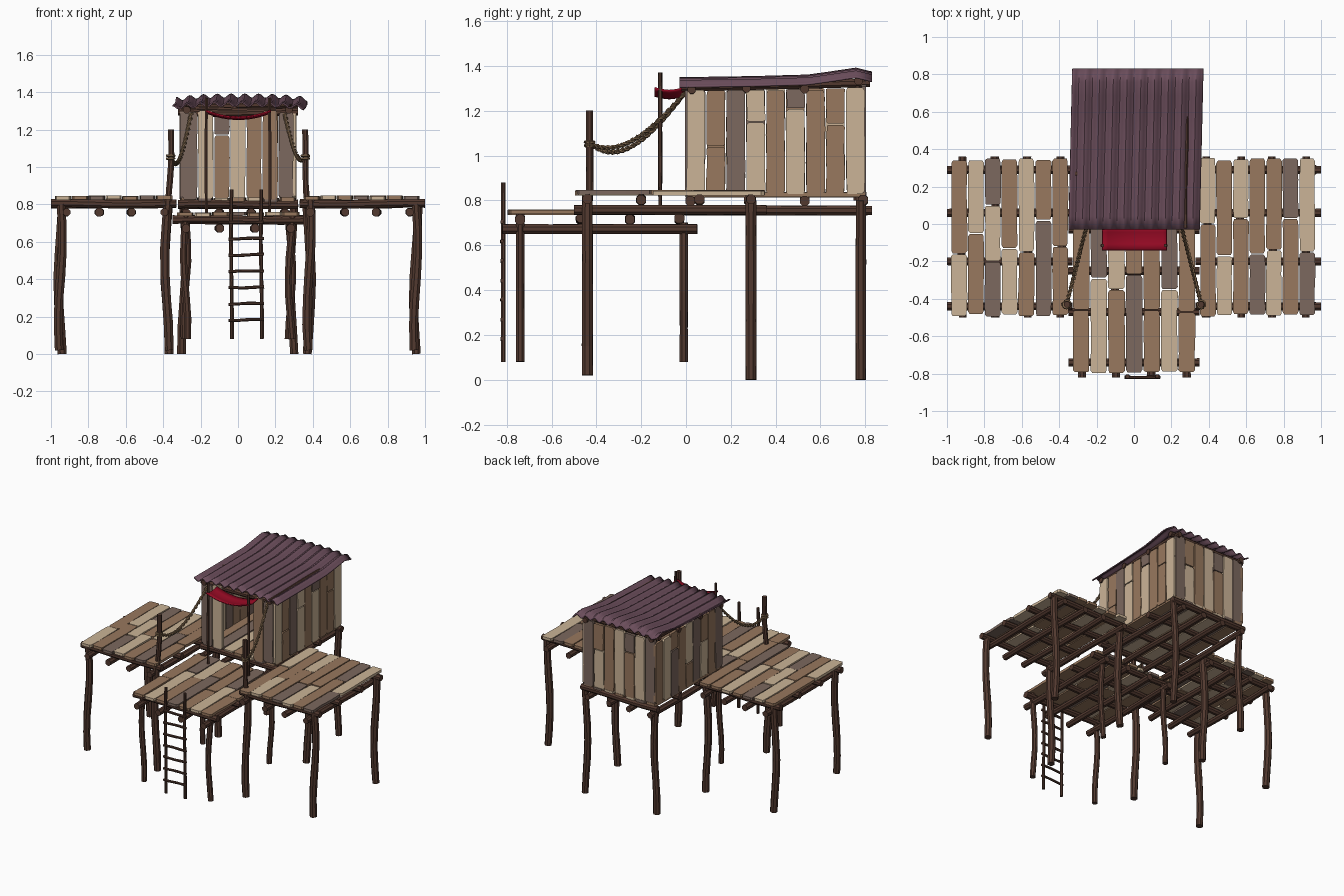
import bpy, bmesh, math, random
from mathutils import Vector as V

if "Cube" in bpy.data.objects:
    bpy.data.objects.remove(bpy.data.objects["Cube"])
random.seed(4)


def material(name, rgb):
    lin = [(c / 255 / 12.92 if c < 11 else ((c / 255 + 0.055) / 1.055) ** 2.4) for c in rgb] + [1]
    m = bpy.data.materials.new(name)
    m.use_nodes = True
    m.diffuse_color = lin
    m.node_tree.nodes["Principled BSDF"].inputs["Base Color"].default_value = lin
    return m


DARK = material("dark timber", (82, 57, 47))
CREAM = material("cream plank", (203, 180, 151))
BROWN = material("brown plank", (152, 120, 94))
GREY = material("grey brown plank", (124, 104, 94))
ROOF = material("plum roof", (108, 78, 92))
RED = material("red cloth", (150, 10, 36))
ROPE = material("rope", (128, 103, 76))
PLANKS = [CREAM, BROWN, GREY]


def finish(bm, name, mats):
    bmesh.ops.recalc_face_normals(bm, faces=bm.faces)
    me = bpy.data.meshes.new(name)
    bm.to_mesh(me)
    bm.free()
    for m in mats:
        me.materials.append(m)
    ob = bpy.data.objects.new(name, me)
    bpy.context.collection.objects.link(ob)
    return ob


def skin(bm, rings, mat=0):
    """Join rings of points into a closed solid."""
    vs = [[bm.verts.new(p) for p in r] for r in rings]
    n = len(vs[0])
    faces = [bm.faces.new((a[i], a[(i + 1) % n], b[(i + 1) % n], b[i]))
             for a, b in zip(vs, vs[1:]) for i in range(n)]
    faces += [bm.faces.new(vs[0]), bm.faces.new(vs[-1])]
    for f in faces:
        f.material_index = mat


def tube(bm, pts, r, n=8, rough=0.06):
    pts = [V(p) for p in pts]
    rings = []
    for i, p in enumerate(pts):
        d = (pts[min(i + 1, len(pts) - 1)] - pts[max(i - 1, 0)]).normalized()
        u = d.cross(V((0, 1, 0)) if abs(d.y) < 0.8 else V((1, 0, 0))).normalized()
        w = d.cross(u)
        k = r * random.uniform(1 - rough, 1 + rough)
        angs = [math.tau * (j + 0.5) / n for j in range(n)]
        rings.append([p + (u * math.cos(a) + w * math.sin(a)) * k for a in angs])
    skin(bm, rings)


def log(bm, a, b, r, bend=0.004, n=8):
    """Slightly crooked timber between two points."""
    a, b = V(a), V(b)
    side = V((1, 0, 0)) if abs((b - a).x) < 0.1 else V((0, 0, 1))
    ph = random.uniform(0, 6)
    tube(bm, [a.lerp(b, i / 6) + side * bend * math.sin(ph + i * 0.9) for i in range(7)], r, n)


def plank(bm, a, b, wide, thick, w, t, mat):
    """Worn board from a to b with chipped ends."""
    a, b, wide, thick = V(a), V(b), V(wide), V(thick)
    shift = random.uniform(-0.003, 0.003)
    rings = []
    for f in (0, 0.03, 0.3, 0.65, 0.97, 1):
        h = w / 2 * (0.8 if f in (0, 1) else random.uniform(0.95, 1.02))
        c = a.lerp(b, f) + wide * random.uniform(-0.002, 0.002) + thick * shift
        rings.append([c + wide * h * s + thick * t / 2 * q
                      for s, q in ((-1, -1), (1, -1), (1, 1), (-1, 1))])
    skin(bm, rings, mat)


def boards(bm, cols, x0, x1, lo, hi, place, wide, thick):
    """Row of boards; each column is (colour letters from low to high, split position)."""
    pitch = (x1 - x0) / len(cols)
    for i, (letters, *cut) in enumerate(cols):
        c = x0 + pitch * (i + 0.5)
        ends = [lo + random.uniform(-0.008, 0.008)] + cut + [hi + random.uniform(-0.008, 0.008)]
        for k, letter in enumerate(letters):
            plank(bm, place(c, ends[k] + 0.003), place(c, ends[k + 1] - 0.003),
                  wide, thick, pitch * 0.94, 0.02, "cbg".index(letter))


X, Y, Z = (1, 0, 0), (0, 1, 0), (0, 0, 1)


def deck(name, cols, x0, x1, y0, y1, z):
    bm = bmesh.new()
    boards(bm, cols, x0, x1, y0, y1, lambda c, t: (c, t, z), X, Z)
    finish(bm, name, PLANKS)


def frame(name, xs, ys, x0, x1, y0, y1, z):
    """Crossed joists: upper ones along x, lower ones along y."""
    bm = bmesh.new()
    for y in ys:
        log(bm, (x0, y, z), (x1, y, z), 0.023)
    for x in xs:
        log(bm, (x, y0, z - 0.045), (x, y1, z - 0.045), 0.023)
    finish(bm, name, [DARK])


# Decks and joists
deck("right_deck", [("cb", -0.16), ("bc", -0.05), ("gcg", -0.2, 0.1), ("cb", -0.13),
                    ("bc", -0.15), ("gb", 0.02), ("bb", -0.12)], -0.98, -0.35, -0.49, 0.35, 0.835)
deck("left_deck", [("bc", 0.0), ("cb", -0.17), ("bc", 0.03), ("gb", -0.16),
                   ("cb", -0.14), ("bg", 0.03), ("gc", -0.15)], 0.35, 0.97, -0.49, 0.35, 0.835)
deck("front_deck", [("bb", -0.46), ("cg", -0.29), ("bc", -0.35), ("gb", -0.27),
                    ("bb", -0.46), ("cg", -0.35), ("bb", -0.47)], -0.33, 0.33, -0.8, 0, 0.747)
deck("hut_floor", [("b",), ("g",), ("c",), ("b",), ("c",), ("g",), ("b",)], -0.31, 0.31, 0, 0.81, 0.825)
for name, s in (("right_joists", -1), ("left_joists", 1)):
    frame(name, [s * x for x in (0.92, 0.74, 0.57, 0.39)], (-0.44, -0.2, 0.06, 0.29),
          s * 0.33, s * 1.0, -0.5, 0.36, 0.803)
frame("front_joists", (-0.28, -0.1, 0.09, 0.28), (-0.74, -0.47, -0.25, -0.03),
      -0.35, 0.35, -0.82, 0.05, 0.717)
frame("hut_joists", (-0.28, -0.1, 0.07, 0.25), (0.02, 0.28, 0.53, 0.79), -0.32, 0.32, -0.03, 0.83, 0.8)

# Support posts, the inner front pair rising above the deck
bm = bmesh.new()
for s in (-1, 1):
    for x, y, lo, hi, r in ((0.95, -0.44, 0.02, 0.8, 0.026), (0.95, 0.29, 0, 0.8, 0.026),
                            (0.38, -0.44, 0.02, 0.84, 0.026), (0.38, 0.29, 0, 0.8, 0.026),
                            (0.29, 0.78, 0, 0.8, 0.025), (0.28, -0.74, 0.08, 0.74, 0.02),
                            (0.28, -0.01, 0.08, 0.7, 0.02)):
        log(bm, (s * x, y, lo), (s * x, y, hi), r, 0.012)
    log(bm, (s * 0.37, -0.43, 0.8), (s * 0.355, -0.43, 1.2), 0.017)
finish(bm, "support_posts", [DARK])

# Ladder
bm = bmesh.new()
for x in (-0.035, 0.125):
    log(bm, (x, -0.815, 0.08), (x, -0.815, 0.88), 0.011, 0.003)
for i in range(7):
    z = 0.18 + 0.087 * i
    log(bm, (-0.05, -0.82, z), (0.14, -0.82, z + 0.004), 0.009, 0.002)
finish(bm, "ladder", [DARK])

# Hut walls of upright boards, with a doorway in the front
side_cols = [("c",), ("bb", 1.04), ("g",), ("cc", 1.15), ("b",), ("cg", 1.21), ("b",), ("bb", 1.14), ("c",)]
other_cols = [("g",), ("b",), ("cb", 1.1), ("g",), ("bc", 1.0), ("b",), ("gb", 1.17), ("c",), ("b",)]
back_cols = [("g",), ("c",), ("bg", 1.17), ("c",), ("b",), ("cb", 1.12), ("g",)]
bm = bmesh.new()
for x, cols in ((0.3, side_cols), (-0.3, other_cols)):
    boards(bm, cols, 0, 0.8, 0.825, 1.3, lambda c, t: (x, c, t), Y, X)
boards(bm, back_cols, -0.3, 0.3, 0.825, 1.32, lambda c, t: (c, 0.79, t), X, Y)
boards(bm, [("g",), ("c",)], -0.3, -0.13, 0.825, 1.3, lambda c, t: (c, 0.005, t), X, Y)
boards(bm, [("b",), ("g",)], 0.13, 0.3, 0.825, 1.3, lambda c, t: (c, 0.005, t), X, Y)
finish(bm, "hut_walls", PLANKS)

# Hut frame
bm = bmesh.new()
for x in (-0.275, 0.275):
    for y in (0.03, 0.765):
        log(bm, (x, y, 0.8), (x, y, 1.31), 0.018, 0.002)
    log(bm, (x, -0.02, 1.305), (x, 0.82, 1.325), 0.02)
for y, z in ((0.025, 1.29), (0.27, 1.3), (0.53, 1.3), (0.77, 1.33)):
    log(bm, (-0.32, y, z), (0.32, y, z), 0.02)
finish(bm, "hut_frame", [DARK])


# Corrugated roof sheet
def roof_height(y):
    prof = [(-0.03, 1.335), (0.3, 1.34), (0.55, 1.347), (0.76, 1.378), (0.83, 1.36)]
    for (a, p), (b, q) in zip(prof, prof[1:]):
        if y <= b + 1e-6:
            return p + (q - p) * (y - a) / (b - a)


def sheet(name, nx, ny, point, mat, thick):
    bm = bmesh.new()
    g = [[bm.verts.new(point(i / nx, j / ny)) for i in range(nx + 1)] for j in range(ny + 1)]
    for j in range(ny):
        for i in range(nx):
            bm.faces.new((g[j][i], g[j][i + 1], g[j + 1][i + 1], g[j + 1][i]))
    ob = finish(bm, name, [mat])
    mod = ob.modifiers.new("thickness", "SOLIDIFY")
    mod.thickness, mod.offset = thick, 0
    bpy.ops.object.select_all(action="DESELECT")
    ob.select_set(True)
    bpy.context.view_layer.objects.active = ob
    bpy.ops.object.shade_smooth_by_angle()


def roof_point(u, v):
    y = -0.03 + 0.86 * v
    x = -0.35 + 0.7 * u + 0.02 * v
    return x, y, roof_height(y) + 0.011 * math.cos(u * math.tau * 9.5) - 0.018 * abs(2 * u - 1) ** 3


sheet("corrugated_roof", 76, 12, roof_point, ROOF, 0.008)

# Sagging awning and its poles
sheet("awning", 12, 4, lambda u, v: (-0.17 + 0.345 * u, -0.14 + 0.13 * v,
      1.302 - 0.035 * (1 - (2 * u - 1) ** 2) - 0.012 * math.sin(math.pi * v)), RED, 0.008)
bm = bmesh.new()
for x in (-0.17, 0.17):
    log(bm, (x, -0.115, 0.75), (x, -0.115, 1.37), 0.009, 0.002, 6)
finish(bm, "awning_poles", [DARK])

# Twisted ropes slung from the hut to the tall posts
bm = bmesh.new()
for s, sag in ((-1, 0.16), (1, 0.125)):
    a, b = V((s * 0.25, 0, 1.285)), V((s * 0.36, -0.43, 1.055))
    for ph in (0, math.pi):
        pts = []
        for i in range(81):
            f, t = i / 80, i * 0.75 + ph
            p = a.lerp(b, f) - V(Z) * sag * 4 * f * (1 - f) * (0.5 + 0.4 * f)
            pts.append(p + V((math.cos(t), 0, math.sin(t))) * 0.006)
        tube(bm, pts, 0.007, 5, 0)
    for z in (1.045, 1.06):
        ring = [(b.x + 0.019 * math.cos(k * math.tau / 12), -0.43 + 0.019 * math.sin(k * math.tau / 12), z)
                for k in range(13)]
        tube(bm, ring, 0.008, 5, 0)
finish(bm, "ropes", [ROPE])
